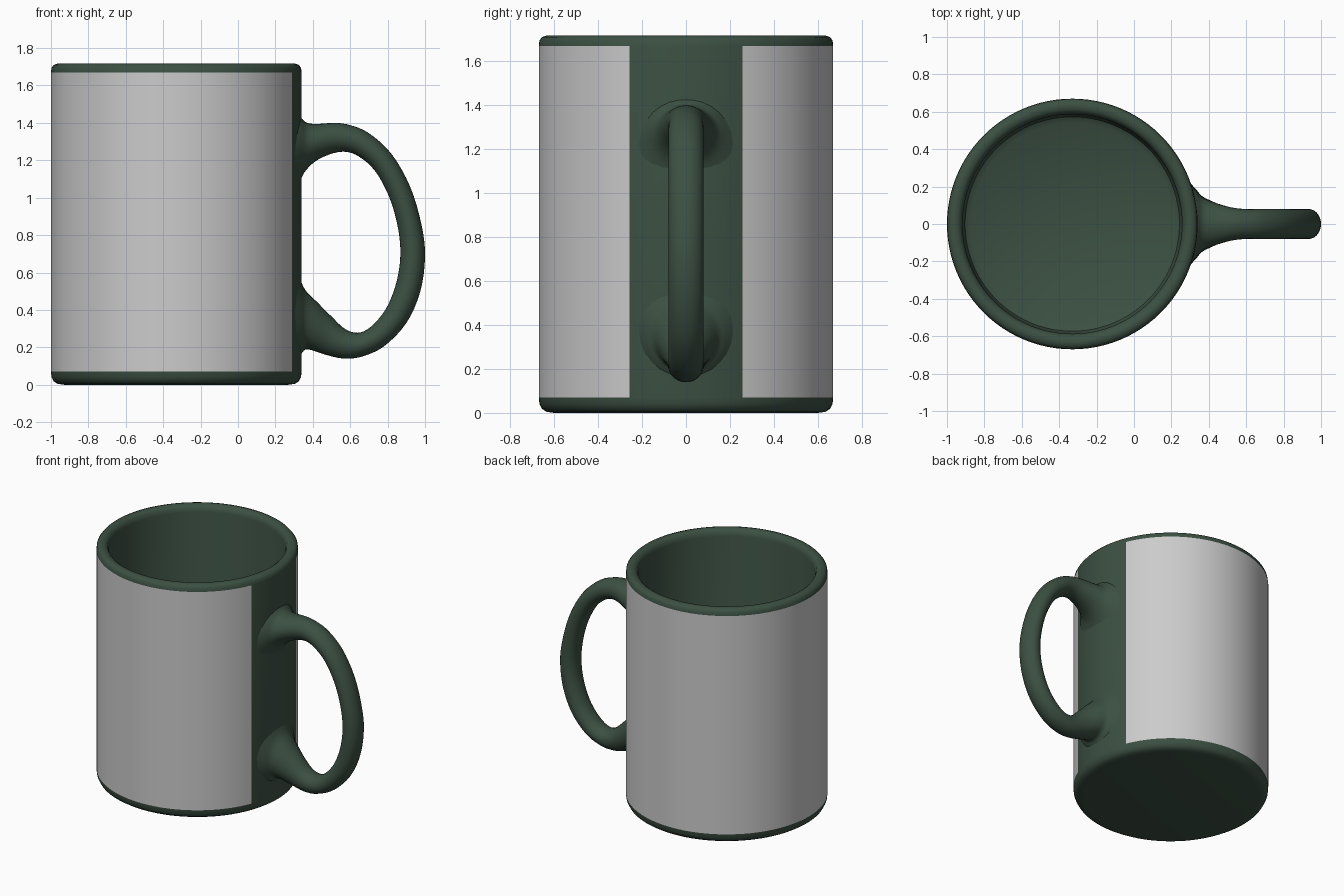
import bpy, bmesh
from math import sin, cos, pi, radians
from mathutils import Vector

if "Cube" in bpy.data.objects:
    bpy.data.objects.remove(bpy.data.objects["Cube"])

CX = -0.33      # mug axis
R = 0.67        # outer radius
SEG = 96        # 3.75 degrees per segment

green = bpy.data.materials.new("dark_green_glaze")
green.diffuse_color = (0.045, 0.08, 0.055, 1)
green.use_nodes = True
green.node_tree.nodes["Principled BSDF"].inputs["Base Color"].default_value = green.diffuse_color


def finish(name, bm, mat=None, recalc=False):
    if recalc:
        bmesh.ops.recalc_face_normals(bm, faces=bm.faces)
    me = bpy.data.meshes.new(name)
    bm.to_mesh(me)
    bm.free()
    if mat:
        me.materials.append(mat)
    ob = bpy.data.objects.new(name, me)
    bpy.context.collection.objects.link(ob)
    bpy.context.view_layer.objects.active = ob
    ob.select_set(True)
    bpy.ops.object.shade_smooth_by_angle(angle=radians(40))
    ob.select_set(False)
    return ob


def lathe(bm, profile, first=0, last=SEG):
    """Revolve an (r, z) profile from segment first to segment last."""
    cols = []
    for i in range(first, last + 1):
        a = 2 * pi * i / SEG
        cols.append([bm.verts.new((CX + r * cos(a), r * sin(a), z)) for r, z in profile])
    for a, b in zip(cols, cols[1:]):
        for j in range(len(profile) - 1):
            bm.faces.new((a[j], b[j], b[j + 1], a[j + 1]))


# Mug body: base, rim and cavity, plus the bare strip behind the handle
base = [(0, 0), (0.60, 0), (0.635, 0.005), (0.655, 0.018), (0.667, 0.042), (R, 0.07)]
rim_and_cavity = [(R, 1.67), (0.667, 1.695), (0.655, 1.71), (0.635, 1.717), (0.612, 1.713),
                  (0.595, 1.70), (0.587, 1.67), (0.585, 0.16), (0.573, 0.12), (0.54, 0.10), (0, 0.10)]
wall = [(R, 0.07), (R, 1.67)]
bm = bmesh.new()
lathe(bm, base)
lathe(bm, rim_and_cavity)
lathe(bm, wall, -6, 6)
bmesh.ops.remove_doubles(bm, verts=bm.verts, dist=1e-5)
finish("mug_body", bm, green)

# Pale wrap panel around the rest of the wall
bm = bmesh.new()
lathe(bm, wall, 6, SEG - 6)
finish("wrap_panel", bm)

# Handle sections: outer x, z, inner x, z, half width in y
sections = [
    (0.30, 1.46, 0.30, 0.98, 0.22), (0.335, 1.43, 0.337, 1.10, 0.175),
    (0.37, 1.40, 0.375, 1.16, 0.14), (0.43, 1.395, 0.43, 1.205, 0.115),
    (0.52, 1.40, 0.51, 1.238, 0.09), (0.60, 1.388, 0.58, 1.245, 0.08),
    (0.70, 1.345, 0.65, 1.218, 0.08), (0.82, 1.235, 0.735, 1.14, 0.08),
    (0.92, 1.06, 0.81, 1.00, 0.08), (0.98, 0.86, 0.855, 0.84, 0.08),
    (1.0, 0.69, 0.868, 0.69, 0.08), (0.975, 0.50, 0.845, 0.54, 0.08),
    (0.90, 0.33, 0.79, 0.405, 0.08), (0.78, 0.205, 0.71, 0.31, 0.08),
    (0.66, 0.15, 0.64, 0.278, 0.08), (0.565, 0.14, 0.57, 0.30, 0.082),
    (0.47, 0.16, 0.50, 0.365, 0.095), (0.40, 0.183, 0.42, 0.445, 0.125),
    (0.36, 0.188, 0.365, 0.50, 0.15), (0.335, 0.16, 0.338, 0.55, 0.18),
    (0.30, 0.12, 0.30, 0.64, 0.22)]


def smooth(rows, steps=4):
    """Catmull-Rom interpolation through the section rows."""
    p = [Vector(r) for r in rows]
    out = []
    for i in range(len(p) - 1):
        a, b, c, d = p[max(i - 1, 0)], p[i], p[i + 1], p[min(i + 2, len(p) - 1)]
        for s in range(steps):
            t = s / steps
            out.append(0.5 * (2 * b + (c - a) * t + (2 * a - 5 * b + 4 * c - d) * t ** 2
                              + (3 * b - a - 3 * c + d) * t ** 3))
    return out + [p[-1]]


# Handle: elliptical rings lofted along the loop, ends buried in the wall
N = 28
bm = bmesh.new()
rings = []
for ox, oz, ix, iz, w in smooth(sections):
    ring = []
    for k in range(N):
        c, s = cos(2 * pi * k / N), sin(2 * pi * k / N)
        ring.append(bm.verts.new(((ox + ix) / 2 + (ox - ix) / 2 * c, w * s,
                                  (oz + iz) / 2 + (oz - iz) / 2 * c)))
    rings.append(ring)
for a, b in zip(rings, rings[1:]):
    for k in range(N):
        bm.faces.new((a[k], a[(k + 1) % N], b[(k + 1) % N], b[k]))
bm.faces.new(rings[0])
bm.faces.new(rings[-1])
finish("handle", bm, green, recalc=True)
